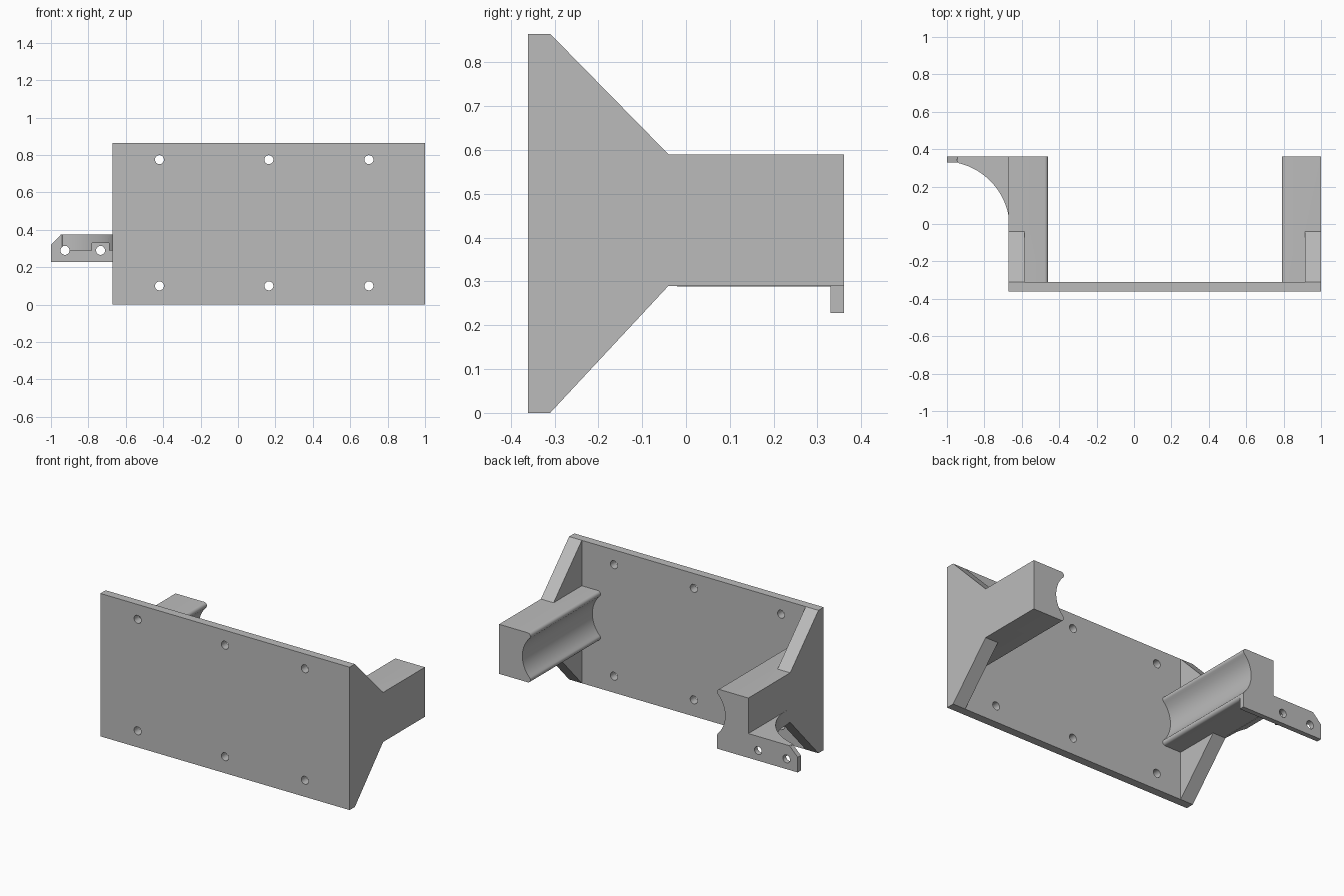
import bpy, bmesh
from math import sin, cos, asin, sqrt, pi
from mathutils import Vector

if "Cube" in bpy.data.objects:
    bpy.data.objects.remove(bpy.data.objects["Cube"])

grey = bpy.data.materials.new("plain_grey")
grey.use_nodes = True
grey.diffuse_color = (0.5, 0.5, 0.5, 1)
grey.node_tree.nodes["Principled BSDF"].inputs["Base Color"].default_value = (0.5, 0.5, 0.5, 1)

CENTRE = 0.165                     # middle of the plate in x
BACK, END = -0.31, 0.36            # plate rear face and arm tips in y
LOW, HIGH = 0.29, 0.59             # arm underside and top


def prism(name, profile, axis, start, stop):
    """Extrude a 2D profile along an axis; profile holds the other two coordinates."""
    def place(p, t):
        return Vector({"x": (t, *p), "y": (p[0], t, p[1]), "z": (*p, t)}[axis])
    bm = bmesh.new()
    face = bm.faces.new([bm.verts.new(place(p, start)) for p in profile])
    moved = bmesh.ops.extrude_face_region(bm, geom=[face])["geom"]
    shift = place((0, 0), stop) - place((0, 0), start)
    bmesh.ops.translate(bm, vec=shift, verts=[v for v in moved if isinstance(v, bmesh.types.BMVert)])
    bmesh.ops.recalc_face_normals(bm, faces=bm.faces)
    mesh = bpy.data.meshes.new(name)
    bm.to_mesh(mesh)
    bm.free()
    mesh.materials.append(grey)
    obj = bpy.data.objects.new(name, mesh)
    bpy.context.collection.objects.link(obj)
    return obj


def arc(cx, cy, r, a, b, steps):
    return [(cx + r * cos(a + (b - a) * i / steps), cy + r * sin(a + (b - a) * i / steps))
            for i in range(steps + 1)]


def rect(x0, x1, z0, z1):
    return [(x0, z0), (x1, z0), (x1, z1), (x0, z1)]


def combine(obj, other, operation):
    """Apply a boolean and discard the second object."""
    mod = obj.modifiers.new(operation.lower(), "BOOLEAN")
    mod.operation, mod.solver, mod.object = operation, "EXACT", other
    bpy.context.view_layer.update()
    result = bpy.data.meshes.new_from_object(obj.evaluated_get(bpy.context.evaluated_depsgraph_get()))
    obj.modifiers.clear()
    obj.data = result
    bpy.data.objects.remove(other)


def drill(obj, x, z, y0, y1):
    combine(obj, prism("drill", arc(x, z, 0.024, 0, 2 * pi, 32)[:-1], "y", y0, y1), "DIFFERENCE")


# Mounting plate with six screw holes
plate = prism("mounting_plate", rect(-0.67, 1.0, 0, 0.865), "y", -0.36, BACK)
for x in (-0.42, 0.165, 0.70):
    for z in (0.10, 0.775):
        drill(plate, x, z, -0.5, -0.2)

# Arm section: block with a round groove on the inner side and rounded lips
inner, outer, lip, groove = 0.625, 0.835, 0.018, 0.17
mid = (LOW + HIGH) / 2
rise = HIGH - lip - mid
tilt = asin(rise / (groove + lip))
hub = inner + lip - sqrt((groove + lip) ** 2 - rise ** 2)
section = [(outer, LOW), (outer, HIGH)]
section += arc(inner + lip, HIGH - lip, lip, pi / 2, pi + tilt, 8)
section += arc(hub, mid, groove, tilt, -tilt, 24)[1:-1]
section += arc(inner + lip, LOW + lip, lip, pi - tilt, 1.5 * pi, 8)

# Arms, each joined to a tapering side gusset
gusset = [(BACK, 0), (-0.04, LOW), (-0.04, HIGH), (BACK, 0.865)]
arms = []
for name, side in (("left_arm", 1), ("right_arm", -1)):
    arm = prism(name, [(CENTRE + side * d, z) for d, z in section], "y", BACK, END)
    web = prism("gusset", gusset, "x", CENTRE + side * 0.75, CENTRE + side * outer)
    combine(arm, web, "UNION")
    arms.append(arm)
right_arm = arms[1]

# Curved web bracing the tab, with a pocket for the screw head
curve = [p for p in arc(-1.02, -0.02, 0.355, 0, pi / 2, 40) if -0.95 < p[0] < -0.67]
brace = prism("tab_brace", [(-0.66, -0.02), (-0.67, -0.02)] + curve + [(-0.95, 0.345), (-0.66, 0.345)],
              "z", 0.288, 0.375)
combine(brace, prism("pocket", rect(-0.78, -0.69, 0.2, 0.33), "y", -0.1, 0.33), "DIFFERENCE")

# Screw tab at the tip of the right arm
tab = prism("screw_tab", [(-1, 0.228), (-0.46, 0.228), (-0.46, LOW + lip), (-0.66, LOW + lip),
                          (-0.66, 0.375), (-0.945, 0.375), (-1, 0.32)], "y", 0.33, END)
combine(tab, brace, "UNION")
for x in (-0.925, -0.735):
    drill(tab, x, 0.29, 0.25, 0.5)
combine(right_arm, tab, "UNION")

# Smooth the round surfaces only
bpy.ops.object.select_all(action="DESELECT")
for obj in [plate] + arms:
    obj.select_set(True)
bpy.context.view_layer.objects.active = plate
bpy.ops.object.shade_smooth_by_angle(angle=0.5)
